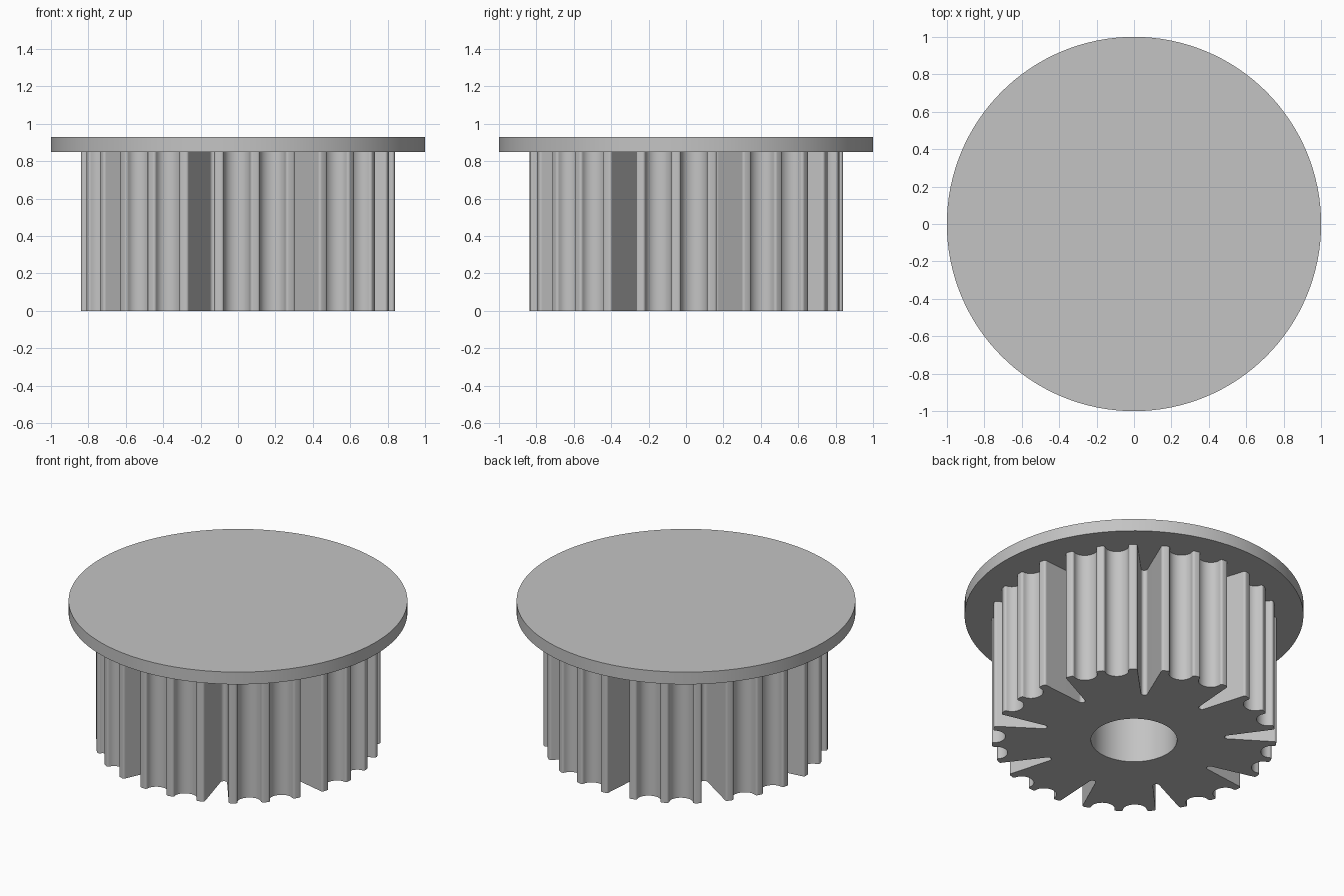
import bpy
import bmesh
from math import sin, cos, pi, radians

cube = bpy.data.objects.get("Cube")
if cube:
    bpy.data.objects.remove(cube, do_unlink=True)

TEETH = 27
OUTER_R = 0.84
FLANGE_Z, TOP_Z = 0.85, 0.93
BORE_R = 0.254
HALF_W = 0.07          # half width of a groove mouth
FILLET = 0.014         # rounding of the tooth tips
SLOT_ANGLE = radians(16.3)

grey = bpy.data.materials.new("plain grey")
grey.use_nodes = True
colour = (0.55, 0.55, 0.55, 1)
grey.diffuse_color = colour
grey.node_tree.nodes["Principled BSDF"].inputs["Base Color"].default_value = colour


def arc(cx, cy, rx, ry, start, end, steps):
    """Points on an elliptical arc, angles in degrees."""
    angles = [radians(start + (end - start) * i / steps) for i in range(steps + 1)]
    return [(cx + rx * cos(a), cy + ry * sin(a)) for a in angles]


def cavity(slot):
    """Outline of one gap as (sideways, radial) points, left to right."""
    mouth_y = OUTER_R - FILLET - 0.004
    if slot:
        half = arc(0, 0.555, 0.02, 0.02, -90, 0, 5)
    else:
        half = arc(0, mouth_y, HALF_W, 0.062, -90, 0, 8)[:-1]
    half += arc(HALF_W + FILLET, mouth_y, FILLET, FILLET, 180, 84, 5)
    return [(-x, y) for x, y in reversed(half[1:])] + half


def finish(name, bm):
    mesh = bpy.data.meshes.new(name)
    bmesh.ops.recalc_face_normals(bm, faces=bm.faces)
    bm.to_mesh(mesh)
    bm.free()
    mesh.materials.append(grey)
    obj = bpy.data.objects.new(name, mesh)
    bpy.context.collection.objects.link(obj)
    bpy.ops.object.select_all(action='DESELECT')
    obj.select_set(True)
    bpy.context.view_layer.objects.active = obj
    bpy.ops.object.shade_smooth_by_angle(angle=radians(30))
    return obj


def ring(bm, points):
    """Closed loop of edges on the ground plane."""
    verts = [bm.verts.new((x, y, 0)) for x, y in points]
    return [bm.edges.new((v, verts[i - 1])) for i, v in enumerate(verts)]


# Toothed body: every third groove is a deep tapering slot, with a central bore
outline = []
for i in range(TEETH):
    a = SLOT_ANGLE + 2 * pi * i / TEETH
    for x, y in cavity(i % 3 == 0):
        outline.append((y * cos(a) - x * sin(a), y * sin(a) + x * cos(a)))

bm = bmesh.new()
edges = ring(bm, outline) + ring(bm, arc(0, 0, BORE_R, BORE_R, 0, 360, 64)[:-1])
bmesh.ops.triangle_fill(bm, use_beauty=True, edges=edges, normal=(0, 0, 1))
result = bmesh.ops.extrude_face_region(bm, geom=bm.faces[:])
raised = [v for v in result["geom"] if isinstance(v, bmesh.types.BMVert)]
bmesh.ops.translate(bm, verts=raised, vec=(0, 0, FLANGE_Z + 0.02))
finish("toothed_body", bm)

# Flange: solid disc closing the top of the body
bm = bmesh.new()
bmesh.ops.create_cone(bm, cap_ends=True, segments=128, radius1=1, radius2=1,
                      depth=TOP_Z - FLANGE_Z)
bmesh.ops.translate(bm, verts=bm.verts, vec=(0, 0, (TOP_Z + FLANGE_Z) / 2))
finish("flange", bm)
